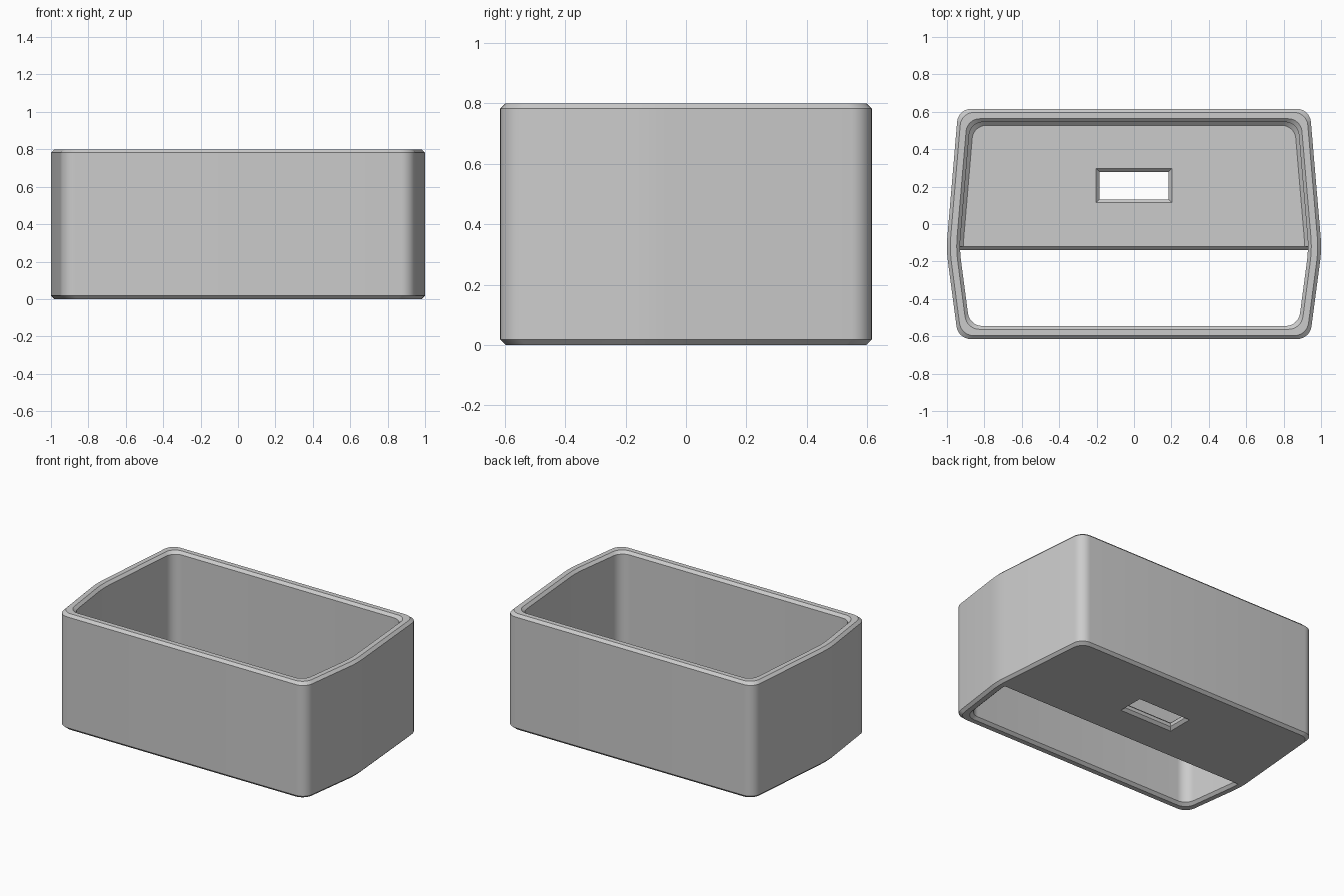
import bpy, bmesh, math
from mathutils import Vector

if "Cube" in bpy.data.objects:
    bpy.data.objects.remove(bpy.data.objects["Cube"])

grey = bpy.data.materials.new("plain grey")
grey.diffuse_color = (0.6, 0.6, 0.6, 1)
grey.use_nodes = True
grey.node_tree.nodes["Principled BSDF"].inputs["Base Color"].default_value = grey.diffuse_color

# Sharp plan of the bin, counter-clockwise; sides bulge towards the front
HALF = [(0.94, -0.615), (1.0036, -0.135), (0.94, 0.615)]
PLAN = [Vector(p) for p in HALF + [(-x, y) for x, y in reversed(HALF)]]
WALL, CH, FLOOR = 0.07, 0.018, 0.06


def outline(offset, tangent=0.068, steps=8):
    """Plan moved inwards by offset, with every corner rounded."""
    n, sharp, out = len(PLAN), [], []
    for i, p in enumerate(PLAN):
        a, b = (p - PLAN[i - 1]).normalized(), (PLAN[(i + 1) % n] - p).normalized()
        na, nb = Vector((-a.y, a.x)), Vector((-b.y, b.x))
        sharp.append(p + (na + nb) * offset / (1 + na.dot(nb)))
    for i, p in enumerate(sharp):
        start = p + (sharp[i - 1] - p).normalized() * tangent
        end = p + (sharp[(i + 1) % n] - p).normalized() * tangent
        da, db = (p - start).normalized(), (end - p).normalized()
        turn = da.angle(db)
        radius = tangent / math.tan(turn / 2)
        centre = start + Vector((-da.y, da.x)) * radius
        a0 = math.atan2(start.y - centre.y, start.x - centre.x)
        for k in range(steps + 1):
            t = a0 + turn * k / steps
            out.append(centre + Vector((math.cos(t), math.sin(t))) * radius)
    return out


def loft(name, rings, closed=False):
    """Skin rings of 3D points; close into a loop or cap both ends."""
    bm = bmesh.new()
    vs = [[bm.verts.new(p) for p in ring] for ring in rings]
    n = len(vs[0])
    pairs = list(zip(vs, vs[1:])) + ([(vs[-1], vs[0])] if closed else [])
    for lo, hi in pairs:
        for i in range(n):
            j = (i + 1) % n
            bm.faces.new((lo[i], lo[j], hi[j], hi[i]))
    if not closed:
        bm.faces.new(vs[0][::-1])
        bm.faces.new(vs[-1])
    bmesh.ops.recalc_face_normals(bm, faces=bm.faces)
    mesh = bpy.data.meshes.new(name)
    bm.to_mesh(mesh)
    bm.free()
    mesh.materials.append(grey)
    obj = bpy.data.objects.new(name, mesh)
    bpy.context.collection.objects.link(obj)
    return obj


def plan_rings(profile):
    return [[(p.x, p.y, z) for p in outline(d)] for d, z in profile]


def activate(obj):
    bpy.ops.object.select_all(action='DESELECT')
    obj.select_set(True)
    bpy.context.view_layer.objects.active = obj


def cut(obj, cutter):
    cutter.hide_render = True
    activate(obj)
    mod = obj.modifiers.new("cut", 'BOOLEAN')
    mod.operation, mod.solver, mod.object = 'DIFFERENCE', 'EXACT', cutter
    bpy.ops.object.modifier_apply(modifier=mod.name)
    bpy.data.objects.remove(cutter)


# Wall: ring with chamfered rim and foot
wall = loft("wall", plan_rings([
    (CH, 0), (0, CH), (0, 0.8 - CH), (CH, 0.8),
    (WALL - CH, 0.8), (WALL, 0.8 - CH), (WALL, CH), (WALL - CH, 0)]), closed=True)

# Floor: slab with a sloped fillet against the wall
floor = loft("floor", plan_rings([
    (WALL - CH, 0), (WALL, CH), (WALL, FLOOR + CH), (WALL + CH, FLOOR)]))

# Levels shared by both cutters: (height, chamfer widening)
LEVELS = [(-0.05, CH), (0, CH), (CH, 0), (FLOOR - CH, 0), (FLOOR, CH), (0.1, CH)]

# Open front part of the floor, with chamfered edge
cut(floor, loft("front_opening", [
    [(-1.2, -1, z), (1.2, -1, z), (1.2, w - 0.139, z), (-1.2, w - 0.139, z)]
    for z, w in LEVELS]))

# Small rectangular slot, chamfered on both sides
cut(floor, loft("slot", [
    [(sx * (0.184 + w), 0.205 + sy * (0.073 + w), z)
     for sx, sy in ((-1, -1), (1, -1), (1, 1), (-1, 1))] for z, w in LEVELS]))

for part in (wall, floor):
    activate(part)
    bpy.ops.object.shade_smooth_by_angle(angle=math.radians(30))
